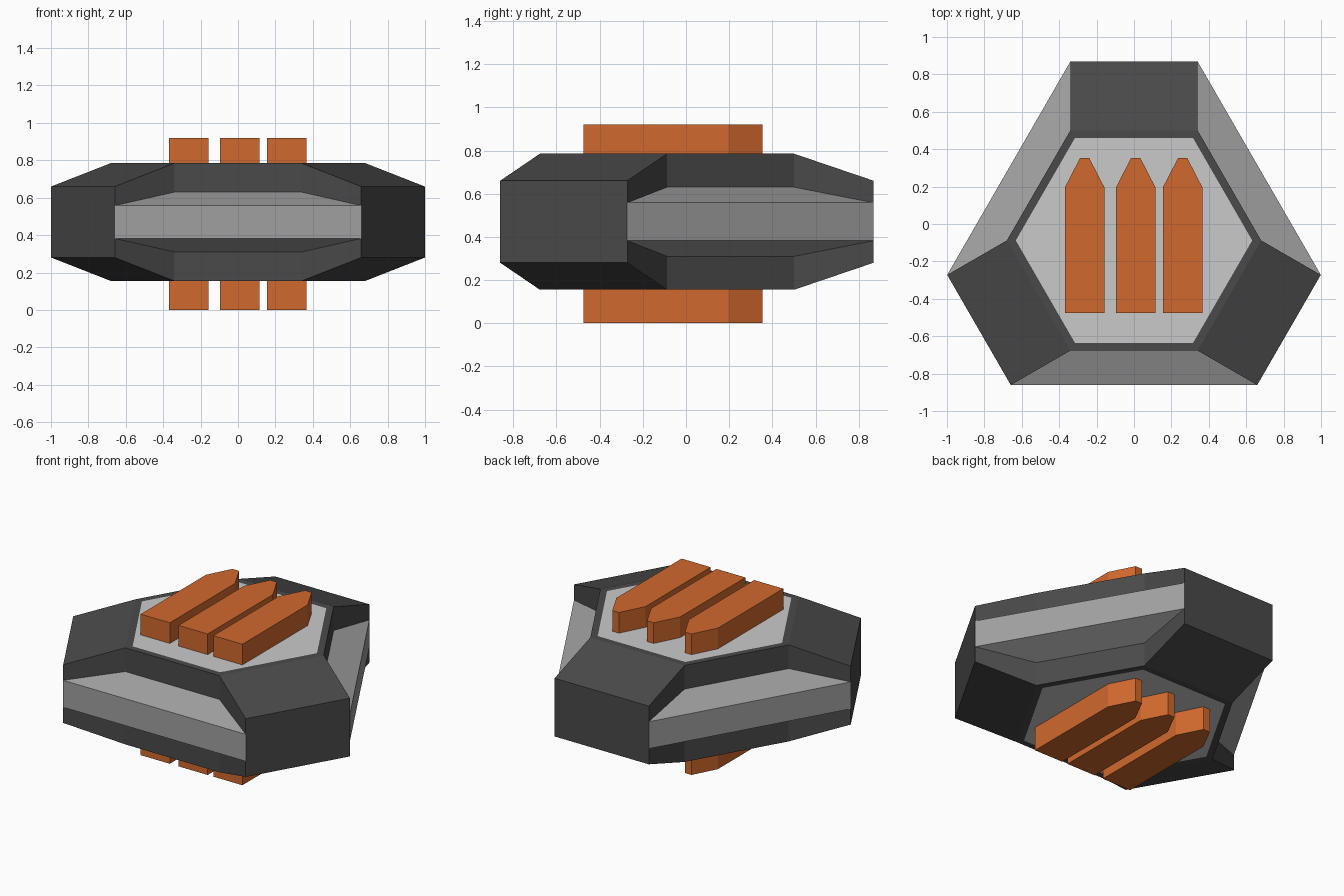
import bpy, bmesh, math
from mathutils import Matrix

if "Cube" in bpy.data.objects:
    bpy.data.objects.remove(bpy.data.objects["Cube"])

CY, MID = -0.088, 0.47      # centre of the three-fold body, mid height
R = 0.68                    # radius of the hexagonal core
A = R * math.cos(math.pi / 6)


def srgb(h):
    vals = [int(h[i:i + 2], 16) / 255 for i in (0, 2, 4)]
    return [v / 12.92 if v <= 0.04045 else ((v + 0.055) / 1.055) ** 2.4 for v in vals] + [1]


def material(name, h):
    m = bpy.data.materials.new(name)
    m.diffuse_color = srgb(h)
    m.use_nodes = True
    m.node_tree.nodes["Principled BSDF"].inputs["Base Color"].default_value = m.diffuse_color
    return m


dark = material("dark grey", "4A4A4A")
mid = material("mid grey", "A0A0A0")
light = material("light grey", "CACACA")
orange = material("orange", "D0682D")


def slab(name, outline, mats, angle=0, centre=(0, CY, MID), inset=0):
    """Solid mirrored about its mid plane; outline holds (x, y, half height)."""
    bm = bmesh.new()
    top = [bm.verts.new((x, y, h)) for x, y, h in outline]
    low = [bm.verts.new((x, y, -h)) for x, y, h in outline]
    n = len(top)
    for i in range(n):
        j = (i + 1) % n
        bm.faces.new((top[i], low[i], low[j], top[j]))
    caps = [bm.faces.new(top), bm.faces.new(low[::-1])]
    bmesh.ops.recalc_face_normals(bm, faces=bm.faces)
    if inset:
        bmesh.ops.inset_individual(bm, faces=caps, thickness=inset)
        for f in caps:
            f.material_index = 1
    bm.transform(Matrix.Translation(centre) @ Matrix.Rotation(angle, 4, 'Z'))
    me = bpy.data.meshes.new(name)
    bm.to_mesh(me)
    bm.free()
    for m in mats:
        me.materials.append(m)
    ob = bpy.data.objects.new(name, me)
    bpy.context.collection.objects.link(ob)
    return ob


# Hexagonal core with a light inset face on top and bottom
slab("core", [(R * math.cos(k * math.pi / 3), R * math.sin(k * math.pi / 3), 0.315)
              for k in range(6)], [dark, light], inset=0.048)

# Three tapering arms with recessed panels between them
for k in range(3):
    turn = k * math.tau / 3
    slab(f"arm_{k + 1}", [(-0.34, A, 0.315), (-0.34, 0.957, 0.19),
                          (0.34, 0.957, 0.19), (0.34, A, 0.315)], [dark], turn)
    slab(f"side_panel_{k + 1}", [(-0.34, -A, 0.16), (-0.659, -0.773, 0.088),
                                 (0.659, -0.773, 0.088), (0.34, -A, 0.16)], [mid], turn)

# Three pointed bars running through the core
for k, x in enumerate((-0.264, 0.009, 0.26)):
    pts = [(-0.105, -0.476), (0.105, -0.476), (0.105, 0.197),
           (0.024, 0.354), (-0.024, 0.354), (-0.105, 0.197)]
    slab(f"bar_{k + 1}", [(px, py, 0.46) for px, py in pts], [orange], centre=(x, 0, 0.46))
